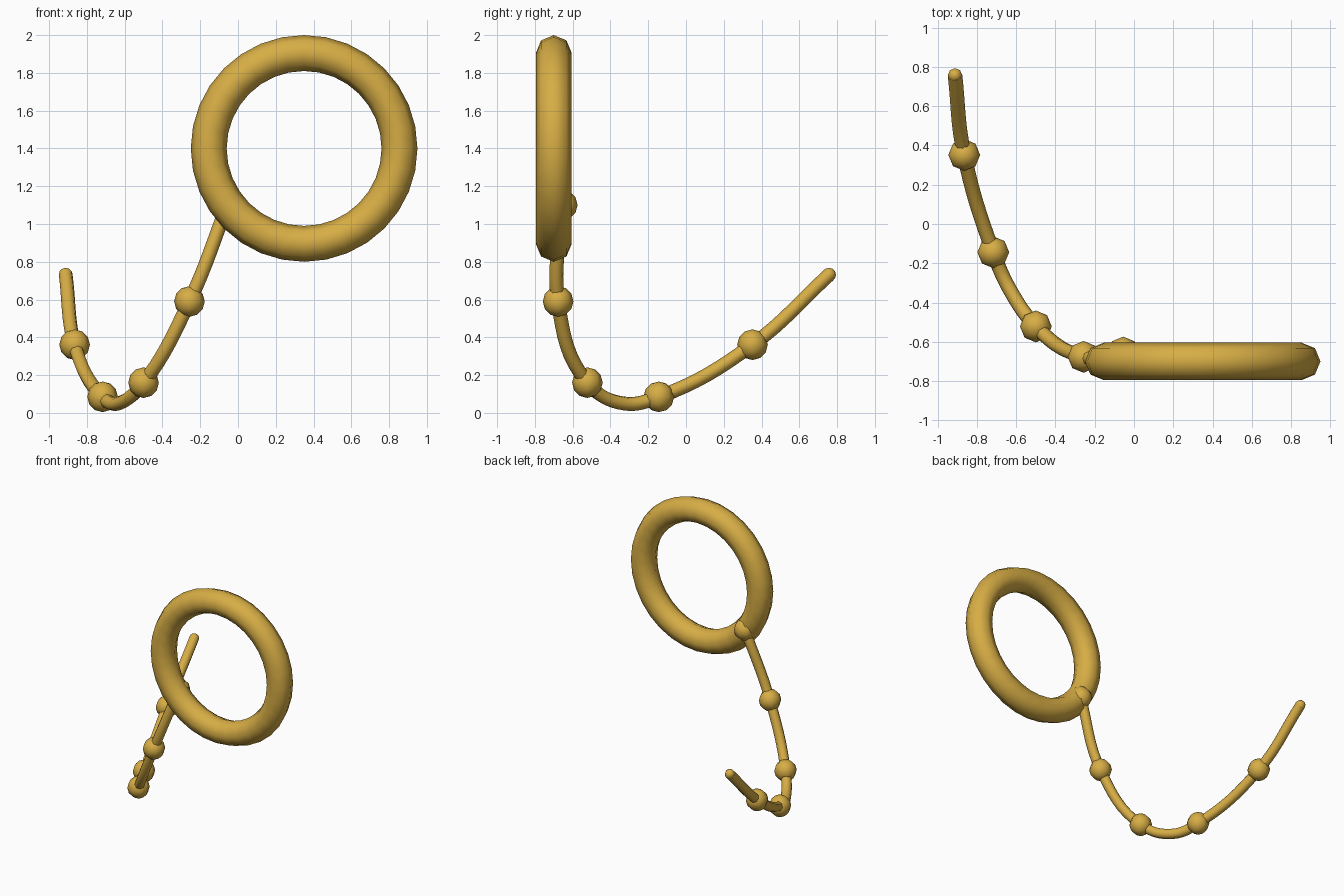
import bpy
import math
from mathutils import Vector

cube = bpy.data.objects.get("Cube")
if cube:
    bpy.data.objects.remove(cube, do_unlink=True)

gold = bpy.data.materials.new("gold")
gold.use_nodes = True
GOLD = (0.68, 0.42, 0.06, 1)
gold.diffuse_color = GOLD
gold.node_tree.nodes["Principled BSDF"].inputs["Base Color"].default_value = GOLD


def finish(name):
    """Name, colour and smooth the active object."""
    obj = bpy.context.object
    obj.name = name
    obj.data.materials.append(gold)
    bpy.ops.object.shade_smooth()
    return obj


def ball(name, centre, radius):
    bpy.ops.mesh.primitive_uv_sphere_add(segments=8, ring_count=6, radius=radius, location=centre)
    return finish(name)


CORD_RADIUS = 0.037
beads = [Vector(p) for p in ((-0.055, -0.655, 1.10), (-0.257, -0.677, 0.59),
                             (-0.50, -0.522, 0.16), (-0.717, -0.144, 0.085),
                             (-0.865, 0.352, 0.361))]
sag = Vector((-0.635, -0.33, 0.05))
tip = Vector((-0.912, 0.757, 0.731))

# Large upright ring
bpy.ops.mesh.primitive_torus_add(major_segments=32, minor_segments=8, major_radius=0.505,
                                 minor_radius=0.095, location=(0.35, -0.70, 1.40),
                                 rotation=(math.pi / 2, 0, 0))
finish("ring")

# Beads strung along the cord
for i, centre in enumerate(beads):
    ball(f"bead_{i + 1}", centre, 0.081)

# Hanging cord swept along a smooth path
path = beads[:3] + [sag] + beads[3:] + [tip]
curve = bpy.data.curves.new("cord", "CURVE")
curve.dimensions = "3D"
curve.bevel_depth = CORD_RADIUS
curve.bevel_resolution = 2
curve.resolution_u = 8
curve.use_fill_caps = True
spline = curve.splines.new("BEZIER")
spline.bezier_points.add(len(path) - 1)
for point, co in zip(spline.bezier_points, path):
    point.co = co
    point.handle_left_type = point.handle_right_type = "AUTO"
cord = bpy.data.objects.new("cord", curve)
bpy.context.collection.objects.link(cord)
bpy.ops.object.select_all(action="DESELECT")
cord.select_set(True)
bpy.context.view_layer.objects.active = cord
bpy.ops.object.convert(target="MESH")
finish("cord")

# Rounded end of the cord
ball("cord_tip", tip, CORD_RADIUS)
